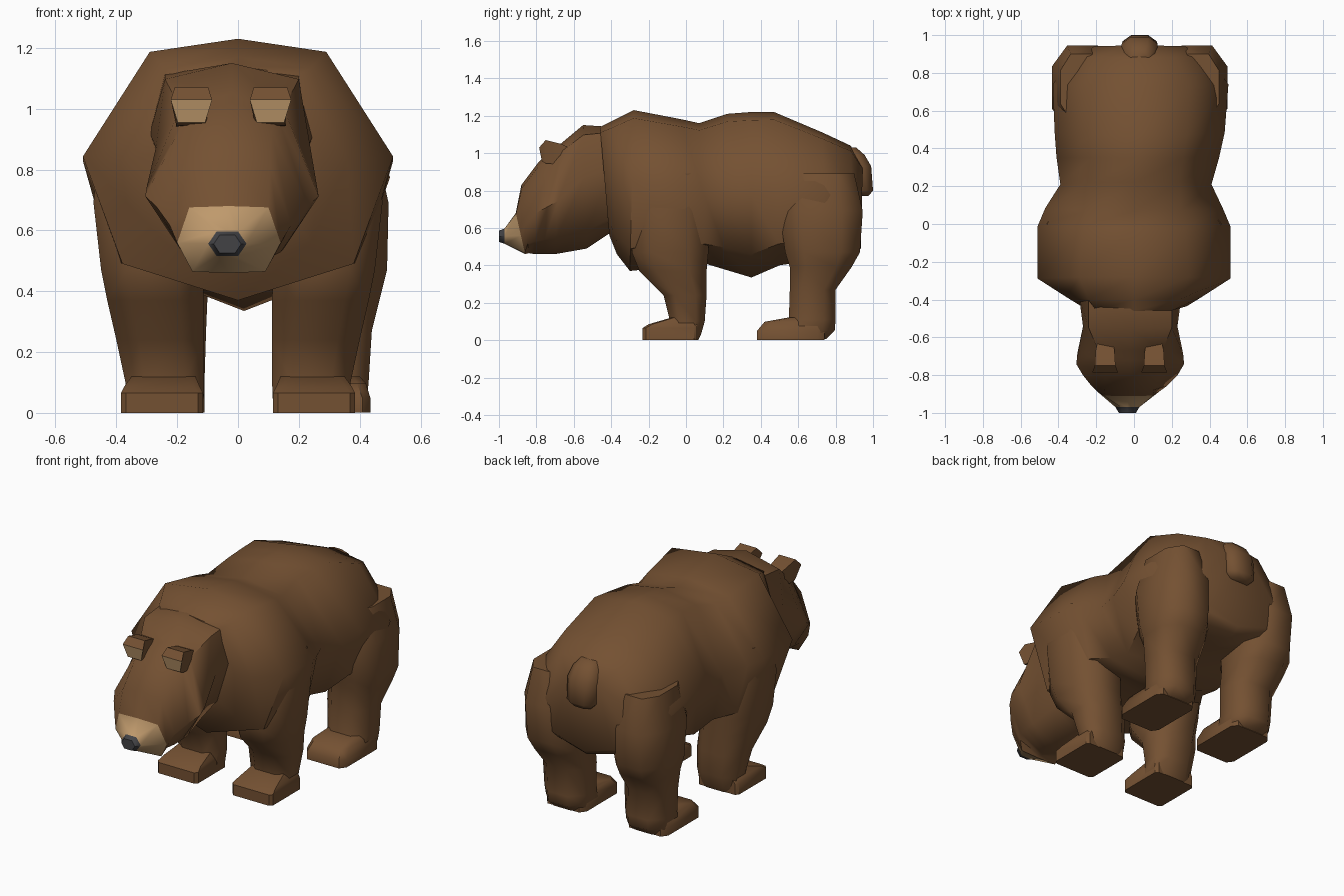
import bpy, bmesh, math


def material(name, rgb):
    m = bpy.data.materials.new(name)
    m.diffuse_color = (*rgb, 1)
    return m


FUR = material("brown fur", (0.175, 0.082, 0.032))
TAN = material("tan", (0.52, 0.32, 0.15))
BLACK = material("nose black", (0.055, 0.055, 0.06))


def loft(name, rings, mats=(FUR,), band_mat=None, cap_mats=(0, 0), angle=55):
    """Skin a list of equal-length point rings and close both ends."""
    bm = bmesh.new()
    vs = [[bm.verts.new(p) for p in r] for r in rings]
    n = len(rings[0])
    for i in range(len(vs) - 1):
        for k in range(n):
            f = bm.faces.new((vs[i][k], vs[i][(k + 1) % n],
                              vs[i + 1][(k + 1) % n], vs[i + 1][k]))
            f.material_index = band_mat(i) if band_mat else 0
    for ring, m in zip((vs[0], vs[-1]), cap_mats):
        bm.faces.new(ring).material_index = m
    bmesh.ops.recalc_face_normals(bm, faces=bm.faces)
    me = bpy.data.meshes.new(name)
    bm.to_mesh(me)
    bm.free()
    for m in mats:
        me.materials.append(m)
    ob = bpy.data.objects.new(name, me)
    bpy.context.collection.objects.link(ob)
    bpy.ops.object.select_all(action='DESELECT')
    ob.select_set(True)
    bpy.context.view_layer.objects.active = ob
    bpy.ops.object.shade_smooth_by_angle(angle=math.radians(angle))
    return ob


def section(top, bottom, tw, w, f, bw, cx=0.0, t1=0.05, t3=0.86):
    """Eight-sided slice from a top (y, z) to a bottom (y, z) point."""
    prof = [(0, 0), (tw, t1), (w, f), (bw, t3), (0, 1),
            (-bw, t3), (-w, f), (-tw, t1)]
    return [(cx + x, top[0] + (bottom[0] - top[0]) * t,
             top[1] + (bottom[1] - top[1]) * t) for x, t in prof]


def slab(z, x0, x1, y0, y1, c=0.25):
    """Horizontal rectangle with cut corners."""
    a, b = (x1 - x0) * c, (y1 - y0) * c
    return [(x0 + a, y0, z), (x1 - a, y0, z), (x1, y0 + b, z), (x1, y1 - b, z),
            (x1 - a, y1, z), (x0 + a, y1, z), (x0, y1 - b, z), (x0, y0 + b, z)]


def placed(rings, side, dx):
    return [[(side * x + dx, y, z) for x, y, z in r] for r in rings]


# Torso, chest to rump
loft("body", [
    section((-.46, 1.15), (-.41, .57), .20, .28, .50, .18),
    section((-.40, 1.18), (-.37, .47), .24, .36, .48, .24),
    section((-.28, 1.24), (-.30, .38), .29, .51, .45, .38),
    section((-.02, 1.19), (.00, .41), .27, .51, .45, .42),
    section((.07, 1.17), (.10, .42), .25, .47, .46, .40),
    section((.22, 1.22), (.20, .39), .23, .40, .50, .33, .01),
    section((.35, 1.23), (.35, .345), .24, .43, .50, .32, .02),
    section((.47, 1.23), (.50, .41), .25, .45, .50, .36, .03),
    section((.73, 1.12), (.75, .45), .26, .465, .50, .38, .035),
    section((.88, 1.05), (.90, .47), .19, .36, .45, .30, .03),
    section((.945, .95), (.935, .50), .10, .24, .45, .20, .03),
])

# Neck, head and muzzle, with the nose as the last bands
loft("head", [
    section((-.40, 1.15), (-.38, .60), .22, .27, .40, .18, -.02),
    section((-.55, 1.16), (-.53, .50), .22, .25, .42, .15, -.02, .08),
    section((-.67, 1.06), (-.70, .47), .17, .28, .52, .17, -.02, .08),
    section((-.72, 1.03), (-.76, .47), .15, .285, .55, .17, -.02, .08),
    section((-.79, .96), (-.81, .47), .13, .25, .55, .16, -.02),
    section((-.88, .84), (-.84, .475), .13, .20, .58, .14, -.025),
    section((-.91, .69), (-.86, .47), .13, .17, .55, .12, -.03, .02, .98),
    section((-.97, .607), (-.97, .525), .035, .063, .50, .035, -.035, 0, 1),
    section((-1.0, .595), (-1.0, .535), .025, .045, .50, .025, -.035, 0, 1),
], (FUR, TAN, BLACK), lambda i: max(0, i - 5), (0, 2))

# Ears with tan fronts
for label, cx in (("left", .107), ("right", -.153)):
    ear = [(-.785, .965, 1.04, .045, .068), (-.75, .955, 1.08, .05, .055),
           (-.67, .95, 1.06, .05, .05), (-.58, .92, 1.02, .03, .03)]
    loft(label + "_ear",
         [[(cx - b, y + (.015 if i == 0 else 0), z0), (cx + b, y + (.015 if i == 0 else 0), z0),
           (cx + t, y, z1), (cx - t, y, z1)]
          for i, (y, z0, z1, b, t) in enumerate(ear)],
         (FUR, TAN), None, (1, 0), 40)

# Legs and paws
front_leg = [
    slab(.90, .20, .46, -.22, .08), slab(.70, .13, .475, -.29, .12),
    slab(.48, .115, .45, -.29, .12), slab(.38, .112, .43, -.25, .11),
    slab(.25, .112, .40, -.12, .11), slab(.11, .112, .37, -.085, .10),
    slab(.04, .115, .37, -.08, .08), slab(.01, .12, .36, -.06, .065),
]
front_paw = [
    slab(.13, .14, .35, -.08, .06, .1), slab(.095, .125, .375, -.20, .06, .08),
    slab(.075, .115, .385, -.232, .06, .06), slab(.01, .115, .385, -.232, .06, .06),
]
hind_leg = [
    slab(.90, .20, .42, .55, .90), slab(.70, .14, .465, .50, .945),
    slab(.48, .13, .46, .53, .93), slab(.40, .13, .44, .555, .885),
    slab(.28, .135, .41, .555, .80), slab(.12, .14, .40, .55, .80),
    slab(.06, .14, .395, .53, .795), slab(.015, .15, .39, .53, .75),
]
hind_paw = [
    slab(.13, .17, .37, .54, .74, .1), slab(.108, .15, .39, .42, .74, .12),
    slab(.06, .14, .405, .38, .74, .1), slab(.012, .14, .405, .38, .74, .1),
]
for label, s in (("left", 1), ("right", -1)):
    loft(label + "_front_leg", placed(front_leg, s, 0))
    loft(label + "_front_paw", placed(front_paw, s, 0), angle=40)
    loft(label + "_hind_leg", placed(hind_leg, s, .03))
    loft(label + "_hind_paw", placed(hind_paw, s, .03), angle=40)

# Stubby tail
loft("tail", [
    slab(1.04, -.02, .08, .82, .91), slab(1.00, -.05, .11, .82, .955),
    slab(.94, -.065, .125, .84, .99), slab(.81, -.06, .12, .87, 1.0),
    slab(.78, -.03, .09, .89, .975),
])

# Rest the feet on the ground
for ob in bpy.data.objects:
    ob.location.z -= .01
